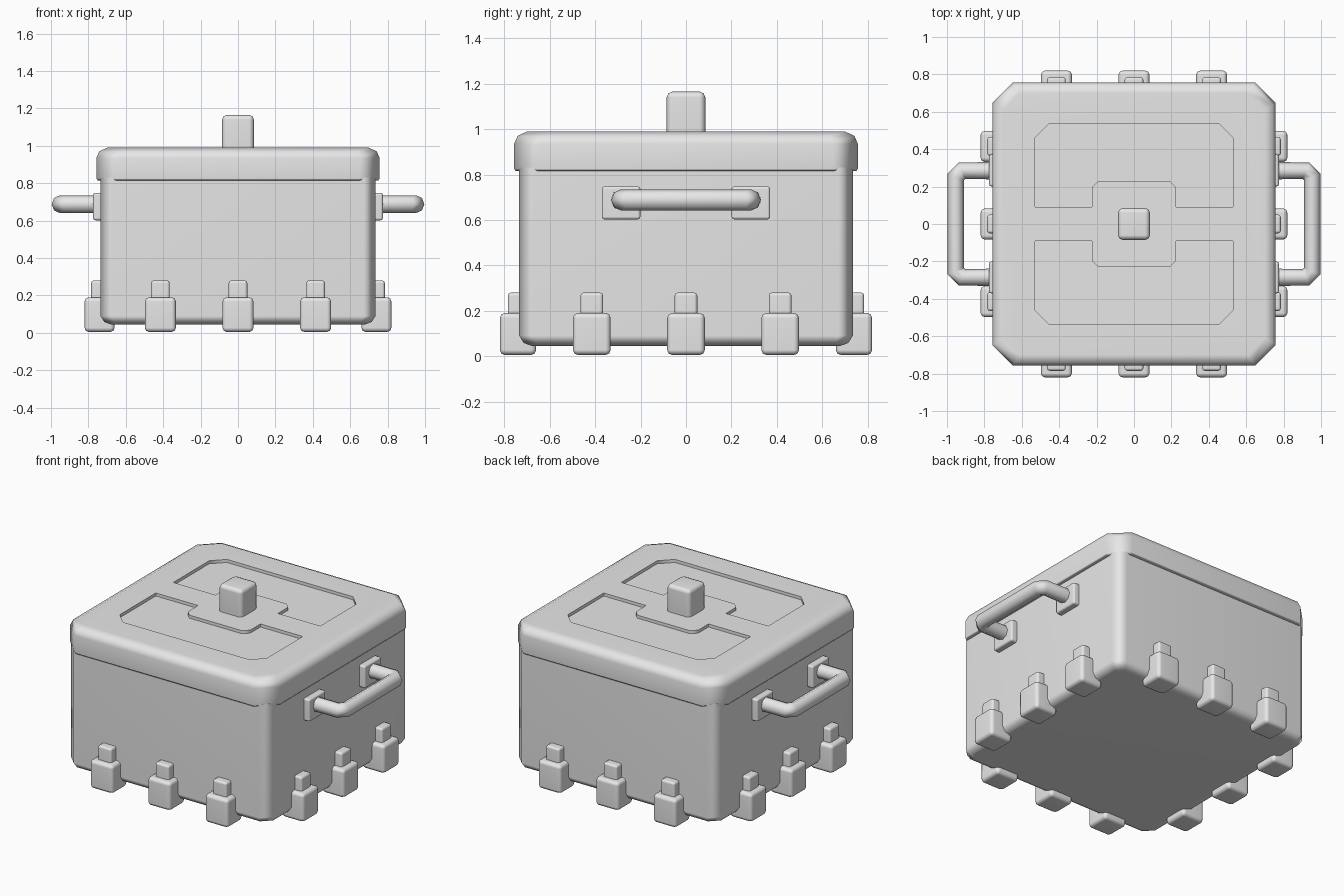
import bpy, bmesh, math
from mathutils import Matrix, Vector

if "Cube" in bpy.data.objects:
    bpy.data.objects.remove(bpy.data.objects["Cube"], do_unlink=True)

grey = bpy.data.materials.new("plain_grey")
grey.use_nodes = True
grey.diffuse_color = (0.8, 0.8, 0.8, 1)
grey.node_tree.nodes["Principled BSDF"].inputs["Base Color"].default_value = (0.8, 0.8, 0.8, 1)


def activate(obj):
    bpy.ops.object.select_all(action="DESELECT")
    obj.select_set(True)
    bpy.context.view_layer.objects.active = obj


def finish(bm, name):
    bmesh.ops.recalc_face_normals(bm, faces=bm.faces)
    mesh = bpy.data.meshes.new(name)
    bm.to_mesh(mesh)
    bm.free()
    mesh.materials.append(grey)
    obj = bpy.data.objects.new(name, mesh)
    bpy.context.collection.objects.link(obj)
    return obj


def smooth(obj):
    activate(obj)
    bpy.ops.object.shade_smooth_by_angle(angle=math.radians(60))
    obj.modifiers.new("even_shading", "WEIGHTED_NORMAL").keep_sharp = True


def loft(name, rings):
    """Stack of cut-corner squares, each given as half width, corner cut, height."""
    bm = bmesh.new()
    loops = []
    for half, cut, z in rings:
        loop = []
        for k in range(4):
            turn = Matrix.Rotation(k * math.pi / 2, 3, "Z")
            for p in ((half, half - cut, z), (half - cut, half, z)):
                loop.append(bm.verts.new(turn @ Vector(p)))
        loops.append(loop)
    for low, high in zip(loops, loops[1:]):
        for i in range(8):
            j = (i + 1) % 8
            bm.faces.new((low[i], low[j], high[j], high[i]))
    bm.faces.new(loops[0])
    bm.faces.new(loops[-1])
    return finish(bm, name)


def block(name, low, high, bevel, angle=0):
    """Bevelled box between two corners, turned about the z axis."""
    low, high = Vector(low), Vector(high)
    bm = bmesh.new()
    place = Matrix.Translation((low + high) / 2) @ Matrix.Diagonal((*(high - low), 1))
    bmesh.ops.create_cube(bm, size=1, matrix=place)
    bmesh.ops.bevel(bm, geom=bm.edges[:], offset=bevel, segments=2, profile=0.5, affect="EDGES")
    bmesh.ops.rotate(bm, verts=bm.verts, matrix=Matrix.Rotation(angle, 3, "Z"))
    obj = finish(bm, name)
    smooth(obj)
    return obj


# Pot body
smooth(loft("body", [(0.68, 0.04, 0.045), (0.715, 0.055, 0.058), (0.735, 0.065, 0.09), (0.735, 0.065, 0.83)]))

# Lid with rounded rim
lid = loft("lid", [(0.75, 0.11, 0.815), (0.757, 0.11, 0.825), (0.757, 0.11, 0.935),
                   (0.742, 0.105, 0.97), (0.7, 0.09, 0.99)])

# Two sunken lid panels that leave a raised centre and cross bar
half_outline = [(0.19, 0.23), (0.225, 0.195), (0.225, 0.09), (0.53, 0.09), (0.53, 0.46), (0.455, 0.535)]
outline = half_outline + [(-x, y) for x, y in reversed(half_outline)]
bm = bmesh.new()
for side in (1, -1):
    face = bm.faces.new([bm.verts.new((x, side * y, 0.97)) for x, y in outline])
    out = bmesh.ops.extrude_face_region(bm, geom=[face])
    bmesh.ops.translate(bm, vec=(0, 0, 0.1), verts=[v for v in out["geom"] if isinstance(v, bmesh.types.BMVert)])
cutter = finish(bm, "panel_cutter")
cutter.hide_render = True
cut = lid.modifiers.new("panels", "BOOLEAN")
cut.object = cutter
cut.operation = "DIFFERENCE"
cut.solver = "EXACT"
activate(lid)
bpy.ops.object.modifier_apply(modifier=cut.name)
bpy.data.objects.remove(cutter, do_unlink=True)
smooth(lid)

# Lid knob
block("knob", (-0.085, -0.085, 0.96), (0.085, 0.085, 1.165), 0.025)

# Three feet with upper clips along every side
for k, side in enumerate(("front", "left", "back", "right")):
    angle = k * math.pi / 2
    for i, x in enumerate((-0.415, 0, 0.415), 1):
        block(f"{side}_foot_{i}", (x - 0.083, -0.82, 0.005), (x + 0.083, -0.66, 0.19), 0.022, angle)
        block(f"{side}_clip_{i}", (x - 0.05, -0.785, 0.12), (x + 0.05, -0.7, 0.28), 0.014, angle)

# Side handles with mounting plates
path = [(0.73, 0.285), (0.92, 0.285), (0.953, 0.252)]
path += [(x, -y) for x, y in reversed(path)]
for side, sign in (("left", 1), ("right", -1)):
    curve = bpy.data.curves.new(side + "_handle", "CURVE")
    curve.dimensions = "3D"
    curve.bevel_depth = 0.047
    curve.bevel_resolution = 2
    curve.use_fill_caps = True
    spline = curve.splines.new("POLY")
    spline.points.add(len(path) - 1)
    for point, (x, y) in zip(spline.points, path):
        point.co = (sign * x, y, 0.688, 1)
    curve.materials.append(grey)
    handle = bpy.data.objects.new(side + "_handle", curve)
    bpy.context.collection.objects.link(handle)
    activate(handle)
    bpy.ops.object.convert(target="MESH")
    smooth(bpy.context.object)
    for end, y in (("front", -0.286), ("back", 0.286)):
        x0, x1 = sorted((sign * 0.71, sign * 0.775))
        block(f"{side}_{end}_handle_plate", (x0, y - 0.085, 0.602), (x1, y + 0.085, 0.748), 0.012)
